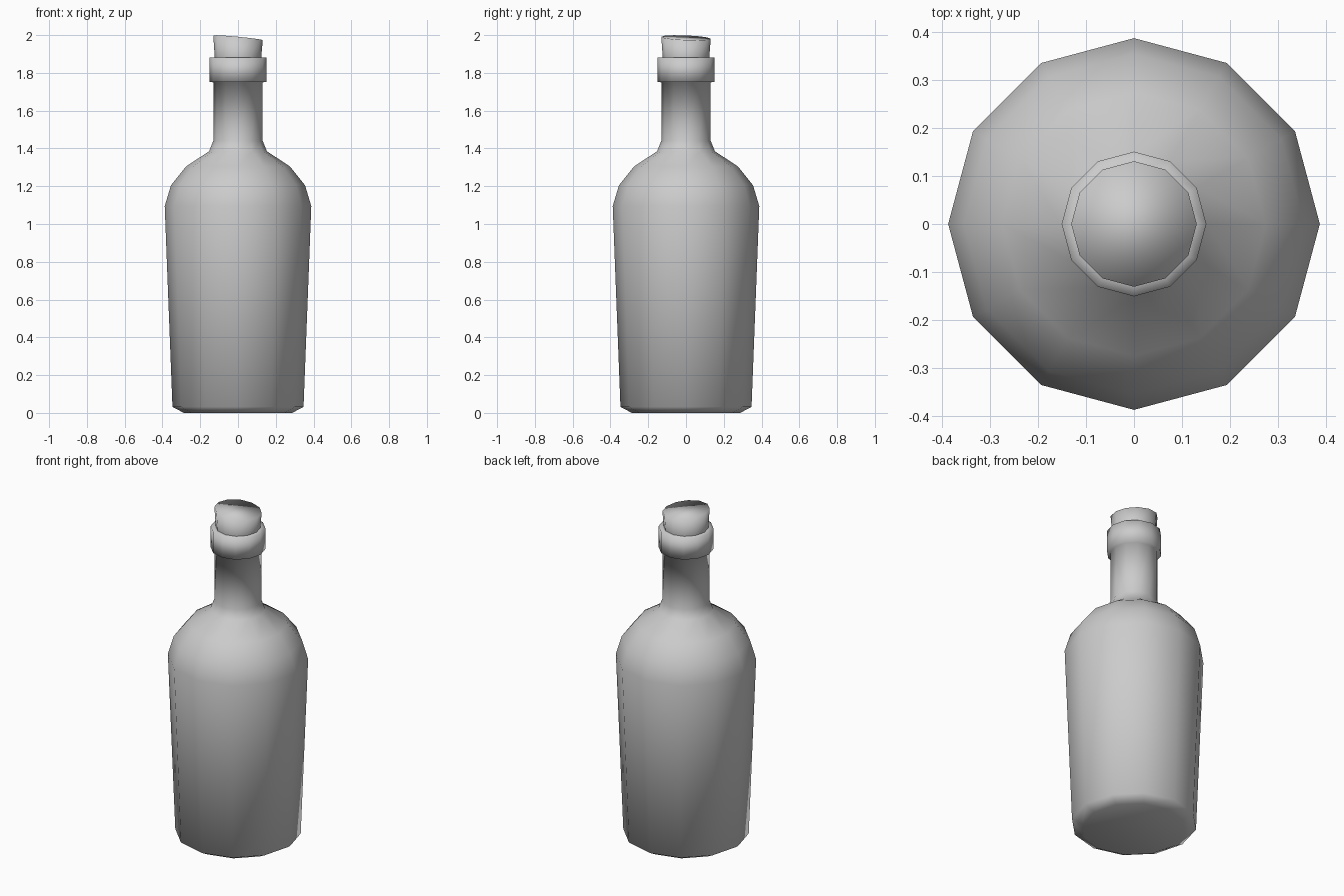
import bpy, bmesh, math

if "Cube" in bpy.data.objects:
    bpy.data.objects.remove(bpy.data.objects["Cube"])

SIDES = 12


def lathe(name, profile, cap_start=False, cap_end=False, tilt=(0, 0)):
    """Spin a (radius, z) profile about z; tilt slopes the last ring in x and y."""
    bm = bmesh.new()
    rings = []
    for i, (r, z) in enumerate(profile):
        sx, sy = tilt if i == len(profile) - 1 else (0, 0)
        ring = []
        for k in range(SIDES):
            a = 2 * math.pi * k / SIDES
            x, y = r * math.cos(a), r * math.sin(a)
            ring.append(bm.verts.new((x, y, z + sx * x + sy * y)))
        rings.append(ring)
    for lo, hi in zip(rings, rings[1:]):
        for k in range(SIDES):
            n = (k + 1) % SIDES
            bm.faces.new((lo[k], lo[n], hi[n], hi[k]))
    if cap_start:
        bm.faces.new(rings[0][::-1])
    if cap_end:
        bm.faces.new(rings[-1])
    for f in bm.faces:
        f.smooth = True
    mesh = bpy.data.meshes.new(name)
    bm.to_mesh(mesh)
    bm.free()
    obj = bpy.data.objects.new(name, mesh)
    bpy.context.collection.objects.link(obj)
    return obj


# Bottle: base, tapered body, rounded shoulder, neck and lip
lathe("bottle", [
    (0.287, 0.005), (0.347, 0.032), (0.388, 1.095), (0.355, 1.205),
    (0.275, 1.305), (0.153, 1.385), (0.131, 1.44), (0.131, 1.75),
    (0.151, 1.753), (0.151, 1.882), (0.118, 1.882),
], cap_start=True)
bpy.data.objects["bottle"].data.vertices.foreach_get
for v in bpy.data.objects["bottle"].data.vertices:
    if v.co.z < 0.01:
        v.co.z = 0.0

# Cork: flares upward, with a slightly slanted top
lathe("cork", [(0.12, 1.84), (0.123, 1.88), (0.131, 1.986)],
      cap_start=True, cap_end=True, tilt=(-0.095, -0.04))
